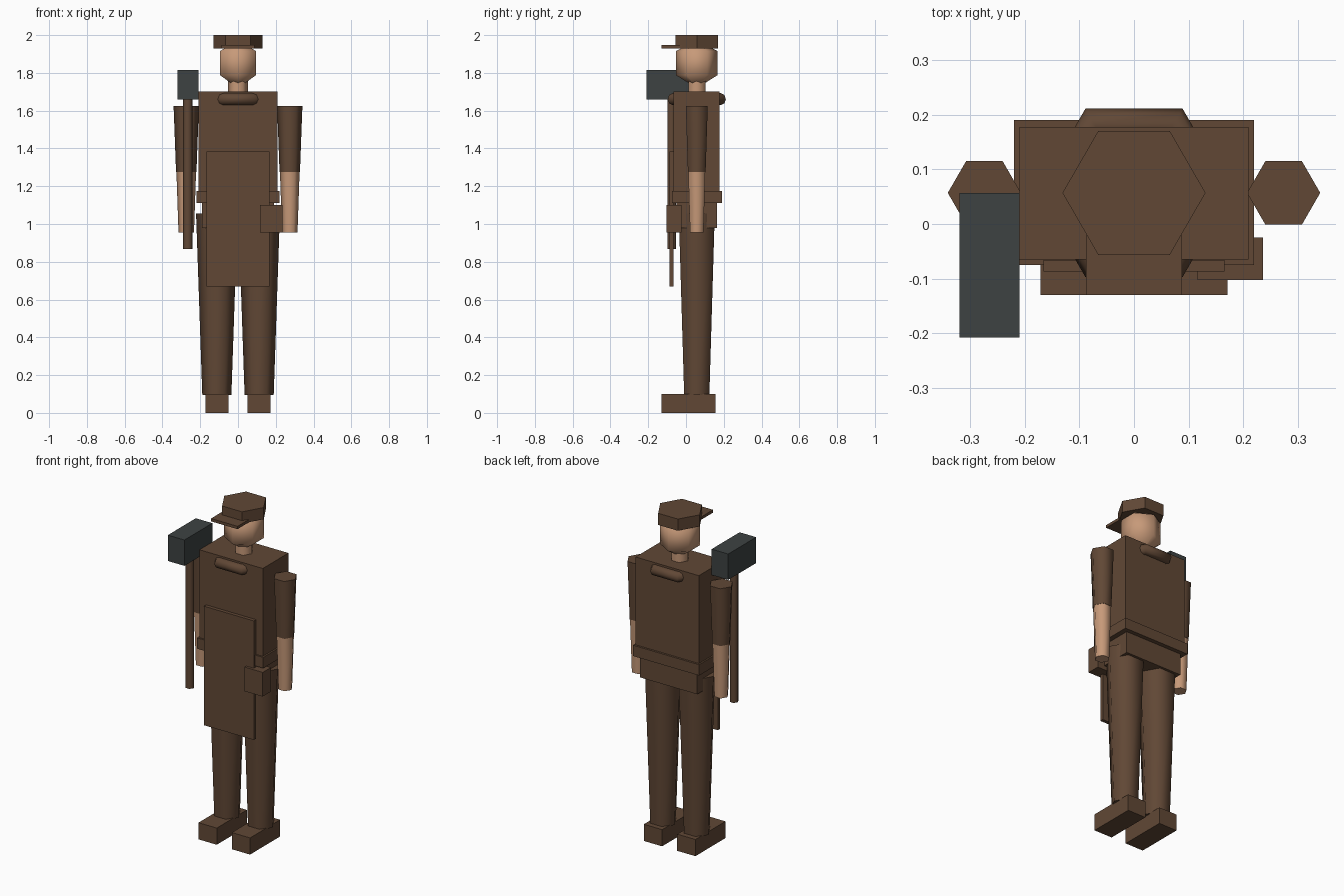
import bpy
from math import pi, cos, sin

if "Cube" in bpy.data.objects:
    bpy.data.objects.remove(bpy.data.objects["Cube"], do_unlink=True)

MID = 0.057  # depth of the body's centre line


def material(name, rgb):
    m = bpy.data.materials.new(name)
    m.use_nodes = True
    m.diffuse_color = (*rgb, 1)
    m.node_tree.nodes["Principled BSDF"].inputs["Base Color"].default_value = (*rgb, 1)
    return m


BROWN = material("brown cloth", (0.119, 0.064, 0.036))
SKIN = material("skin", (0.57, 0.32, 0.19))
STEEL = material("dark steel", (0.047, 0.055, 0.055))


def mesh_object(name, verts, faces, mat, smooth):
    me = bpy.data.meshes.new(name)
    me.from_pydata(verts, [], faces)
    me.materials.append(mat)
    ob = bpy.data.objects.new(name, me)
    bpy.context.collection.objects.link(ob)
    if smooth:
        bpy.ops.object.select_all(action="DESELECT")
        ob.select_set(True)
        bpy.context.view_layer.objects.active = ob
        bpy.ops.object.shade_smooth_by_angle(angle=pi * 0.36)
    return ob


def box(name, xs, ys, zs, mat=BROWN):
    verts = [(x, y, z) for z in zs for y in ys for x in xs]
    faces = [(0, 2, 3, 1), (4, 5, 7, 6), (0, 1, 5, 4),
             (1, 3, 7, 5), (3, 2, 6, 7), (2, 0, 4, 6)]
    return mesh_object(name, verts, faces, mat, False)


def lathe(name, x, y, profile, mat=BROWN, smooth=True, turn=0.0, n=6):
    """Stack of six-sided rings, given as (radius, height) from the bottom up."""
    verts = [(x + r * cos(turn + 2 * pi * i / n), y + r * sin(turn + 2 * pi * i / n), z)
             for r, z in profile for i in range(n)]
    faces = [(k * n + i, k * n + (i + 1) % n, (k + 1) * n + (i + 1) % n, (k + 1) * n + i)
             for k in range(len(profile) - 1) for i in range(n)]
    last = (len(profile) - 1) * n
    faces += [tuple(reversed(range(n))), tuple(range(last, last + n))]
    return mesh_object(name, verts, faces, mat, smooth)


# Limbs, mirrored left and right
for side, s in (("left", 1), ("right", -1)):
    box(side + "_shoe", sorted((s * 0.05, s * 0.171)), (-0.13, 0.155), (0, 0.1))
    lathe(side + "_leg", s * 0.112, MID, [(0.077, 0.095), (0.11, 1.055)])
    lathe(side + "_sleeve", s * 0.274, MID, [(0.054, 1.275), (0.067, 1.625)])
    lathe(side + "_forearm", s * 0.274, MID, [(0.041, 0.955), (0.052, 1.276)], SKIN)

# Trunk
box("hips", (-0.19, 0.19), (-0.05, 0.165), (0.98, 1.12))
box("belt", (-0.22, 0.22), (-0.075, 0.19), (1.11, 1.175))
box("torso", (-0.21, 0.21), (-0.065, 0.178), (1.12, 1.702))
box("apron", (-0.166, 0.166), (-0.087, -0.066), (0.67, 1.384))
box("pouch", (0.116, 0.236), (-0.103, -0.025), (0.955, 1.1))

# Rolled collar
bpy.ops.mesh.primitive_torus_add(location=(0, MID, 1.661), major_segments=6, minor_segments=8,
                                 major_radius=0.146, minor_radius=0.032)
collar = bpy.context.object
collar.name = "collar"
collar.data.materials.append(BROWN)
bpy.ops.object.shade_smooth()

# Head and cap
lathe("neck", 0, MID, [(0.052, 1.66), (0.052, 1.78)], SKIN)
lathe("head", 0, MID, [(0.002, 1.72), (0.11, 1.788), (0.11, 1.915), (0.002, 1.975)],
      SKIN, turn=pi / 6)
lathe("cap", 0, MID, [(0.131, 1.93), (0.131, 2.0)], smooth=False)
box("cap_brim", (-0.088, 0.088), (-0.13, -0.02), (1.93, 1.947))

# Long hammer held on the right side
lathe("hammer_handle", -0.266, -0.076, [(0.026, 0.868), (0.026, 1.7)])
box("hammer_head", (-0.32, -0.21), (-0.208, 0.057), (1.66, 1.815), STEEL)
